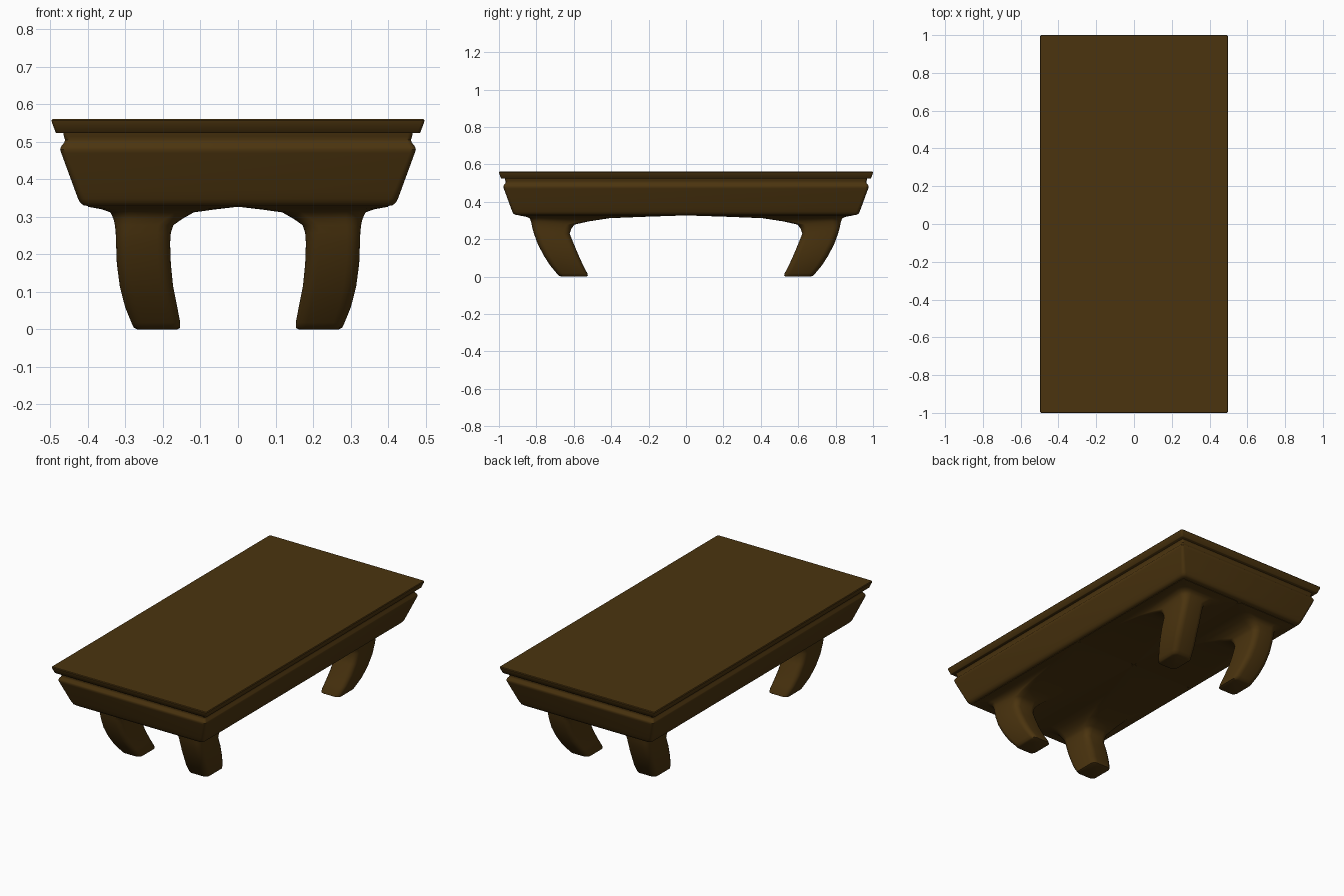
import bpy, bmesh, math

wood = bpy.data.materials.new("dark brown wood")
wood.diffuse_color = (0.07, 0.034, 0.0046, 1)


def ring(x0, x1, y0, y1, z, r, n=5):
    """Rounded rectangle at height z."""
    pts = []
    for cx, cy, a0 in ((x1 - r, y1 - r, 0), (x0 + r, y1 - r, 90),
                       (x0 + r, y0 + r, 180), (x1 - r, y0 + r, 270)):
        for i in range(n):
            a = math.radians(a0 + 90 * i / (n - 1))
            pts.append((cx + r * math.cos(a), cy + r * math.sin(a), z))
    return pts


def loft(name, rings, mirror=False, angle=35):
    """Skin a stack of rings (bottom to top) and cap both ends."""
    bm = bmesh.new()
    loops = [[bm.verts.new(p) for p in r] for r in rings]
    n = len(loops[0])
    for a, b in zip(loops, loops[1:]):
        for i in range(n):
            j = (i + 1) % n
            bm.faces.new((a[i], a[j], b[j], b[i]))
    bm.faces.new(loops[0][::-1])
    bm.faces.new(loops[-1])
    bmesh.ops.recalc_face_normals(bm, faces=bm.faces)
    me = bpy.data.meshes.new(name)
    bm.to_mesh(me)
    bm.free()
    me.materials.append(wood)
    ob = bpy.data.objects.new(name, me)
    bpy.context.collection.objects.link(ob)
    bpy.ops.object.select_all(action='DESELECT')
    ob.select_set(True)
    bpy.context.view_layer.objects.active = ob
    bpy.ops.object.shade_smooth_by_angle(angle=math.radians(angle))
    if mirror:
        m = ob.modifiers.new("four corners", 'MIRROR')
        m.use_axis = (True, True, False)
        m.use_mirror_merge = False
        m.use_clip = False
    return ob


def slab(name, profile):
    """Profile of (inset from table edge, height, corner radius)."""
    return loft(name, [ring(o - 0.497, 0.497 - o, o - 1, 1 - o, z, r)
                       for o, z, r in profile])


# Thin table top with slanted edge
slab("table_top", [(0.014, 0.523, 0.006), (0.011, 0.525, 0.008), (0.001, 0.552, 0.008),
                   (0.0, 0.557, 0.008), (0.003, 0.561, 0.006)])

# Tapered apron with a groove under the top
slab("apron", [(0.098, 0.329, 0.02), (0.085, 0.331, 0.02), (0.077, 0.337, 0.02),
               (0.071, 0.348, 0.02), (0.062, 0.372, 0.018), (0.026, 0.47, 0.014),
               (0.023, 0.48, 0.014), (0.025, 0.487, 0.014), (0.034, 0.498, 0.012),
               (0.036, 0.505, 0.012), (0.033, 0.515, 0.012), (0.031, 0.524, 0.012)])

# Curved legs that sweep inwards and flare into the underside:
# (inner x, outer x, inner y, outer y, height, corner radius)
leg = [(0.162, 0.268, 0.532, 0.665, 0.0, 0.02),
       (0.154, 0.277, 0.525, 0.680, 0.004, 0.025),
       (0.154, 0.284, 0.528, 0.692, 0.018, 0.03),
       (0.162, 0.301, 0.550, 0.727, 0.06, 0.032),
       (0.173, 0.315, 0.575, 0.762, 0.115, 0.034),
       (0.179, 0.323, 0.600, 0.793, 0.175, 0.034),
       (0.181, 0.325, 0.622, 0.813, 0.23, 0.034),
       (0.179, 0.326, 0.612, 0.821, 0.258, 0.036),
       (0.172, 0.328, 0.596, 0.825, 0.278, 0.04),
       (0.148, 0.332, 0.520, 0.829, 0.295, 0.045),
       (0.118, 0.340, 0.410, 0.836, 0.312, 0.05),
       (0.060, 0.362, 0.210, 0.855, 0.320, 0.05),
       (0.0, 0.400, 0.0, 0.895, 0.327, 0.02),
       (0.0, 0.400, 0.0, 0.895, 0.335, 0.02)]
loft("legs", [ring(*s) for s in leg], mirror=True, angle=50)
